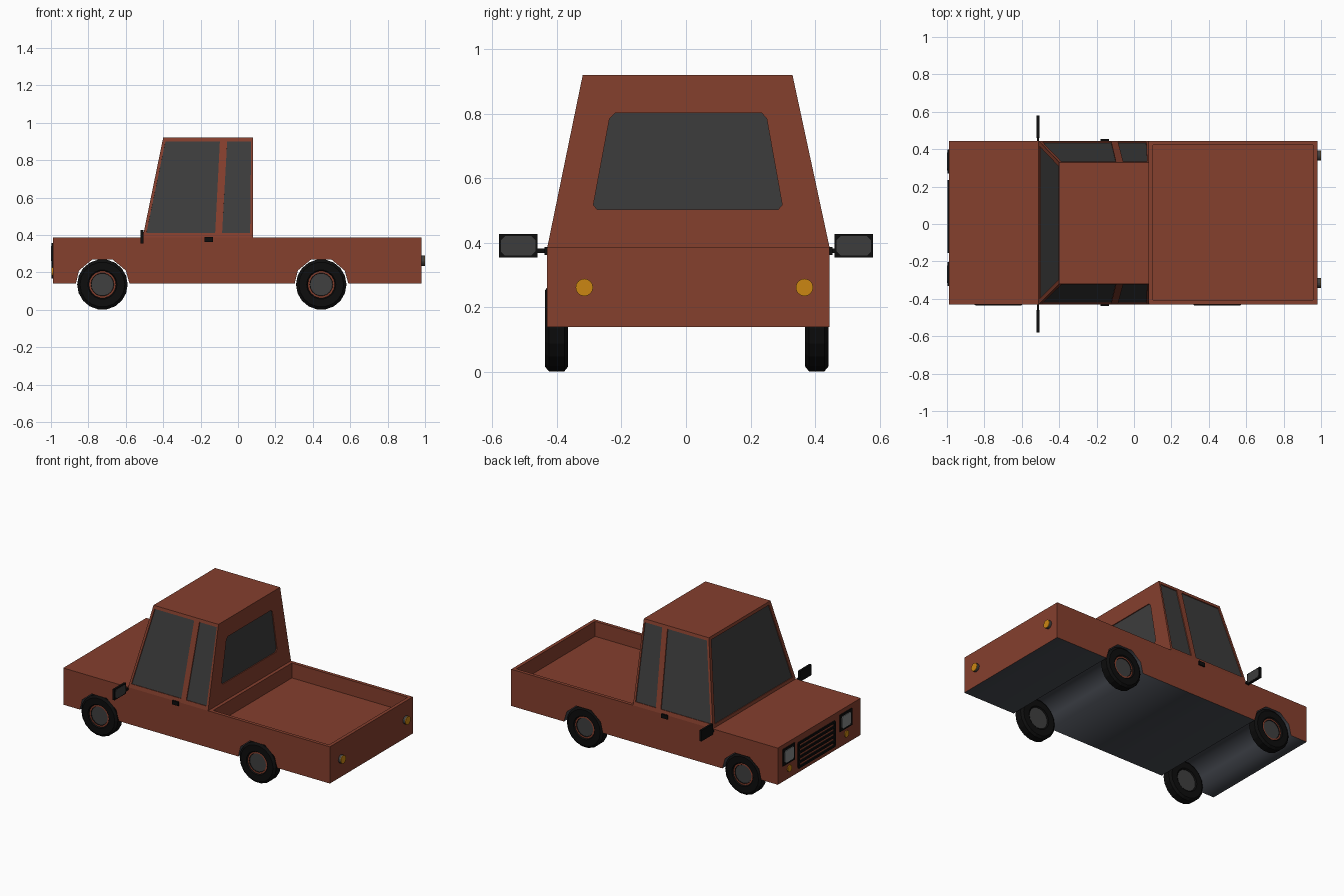
import bpy, bmesh, math
from mathutils import Vector as V

if "Cube" in bpy.data.objects:
    bpy.data.objects.remove(bpy.data.objects["Cube"])


def mat(name, r, g, b):
    m = bpy.data.materials.new(name)
    m.diffuse_color = (r, g, b, 1)
    m.use_nodes = True
    m.node_tree.nodes["Principled BSDF"].inputs["Base Color"].default_value = m.diffuse_color
    return m


RUST = mat("rust paint", 0.235, 0.05, 0.027)
GLASS = mat("dark glass", 0.046, 0.046, 0.046)
BLACK = mat("black rubber", 0.004, 0.004, 0.004)
UNDER = mat("underside grey", 0.06, 0.066, 0.08)
HUB = mat("hub grey", 0.05, 0.05, 0.05)
AMBER = mat("amber lamp", 0.6, 0.24, 0.006)
LAMP = mat("headlamp glass", 0.24, 0.25, 0.25)


def finish(name, bm, *mats):
    me = bpy.data.meshes.new(name)
    bm.to_mesh(me)
    bm.free()
    for m in mats:
        me.materials.append(m)
    ob = bpy.data.objects.new(name, me)
    bpy.context.collection.objects.link(ob)
    return ob


def loft_bm(a, b):
    """Closed solid between two polygons with equal point counts."""
    bm = bmesh.new()
    va = [bm.verts.new(p) for p in a]
    vb = [bm.verts.new(p) for p in b]
    n = len(va)
    bm.faces.new(va)
    bm.faces.new(vb)
    for i in range(n):
        j = (i + 1) % n
        bm.faces.new((va[i], va[j], vb[j], vb[i]))
    bmesh.ops.recalc_face_normals(bm, faces=bm.faces)
    return bm


def loft(name, a, b, m):
    return finish(name, loft_bm(a, b), m)


def plate(name, yz, x0, x1, m):
    return loft(name, [(x0, y, z) for y, z in yz], [(x1, y, z) for y, z in yz], m)


def rect(y0, y1, z0, z1, c=0.0):
    """Rectangle, with cut corners when c > 0."""
    if not c:
        return [(y0, z0), (y1, z0), (y1, z1), (y0, z1)]
    return [(y0 + c, z0), (y1 - c, z0), (y1, z0 + c), (y1, z1 - c),
            (y1 - c, z1), (y0 + c, z1), (y0, z1 - c), (y0, z0 + c)]


def disc(y, z, r, n=16):
    return [(y + r * math.cos(i * math.tau / n), z + r * math.sin(i * math.tau / n))
            for i in range(n)]


YL, YR, ZB, ZT = -0.43, 0.445, 0.385, 0.92
AXLES = (-0.725, 0.445)

# Lower body with wheel arches through its full width
arch = [(-.142, .14), (-.125, .21), (-.055, .268), (.055, .268), (.125, .21), (.145, .14)]
prof = [(-.99, .14)] + [(cx + dx, z) for cx in AXLES for dx, z in arch]
prof += [(.98, .14), (.98, ZB), (.08, ZB), (-.99, ZB)]
bm = loft_bm([(x, YL, z) for x, z in prof], [(x, YR, z) for x, z in prof])
bm.normal_update()
for f in bm.faces:
    c = f.calc_center_median()
    if abs(f.normal.y) < .5 and c.z < .3 and -.98 < c.x < .97:
        f.material_index = 1
        f.smooth = True
for e in bm.edges:
    if len({f.material_index for f in e.link_faces}) > 1:
        e.smooth = False
# Sunken load bed
bed = [f for f in bm.faces if f.normal.z > .9 and f.calc_center_median().x > .3]
bmesh.ops.inset_individual(bm, faces=bed, thickness=.032)
bmesh.ops.inset_individual(bm, faces=bed, thickness=0)
bmesh.ops.translate(bm, verts=bed[0].verts[:], vec=(0, 0, -.1))
finish("lower_body", bm, RUST, UNDER)

# Cabin
cab = loft("cabin",
           [(-.51, YL, ZB), (.08, YL, ZB), (.08, YR, ZB), (-.51, YR, ZB)],
           [(-.40, -.32, ZT), (.08, -.32, ZT), (.08, .33, ZT), (-.40, .33, ZT)], RUST)
cutters = []


def window(name, pts, n):
    """Recess in the cabin with a pane of glass in it."""
    n = V(n).normalized()
    off = lambda d: [V(p) + n * d for p in pts]
    cut = loft("cutter", off(-.008), off(.02), RUST)
    cut.hide_render = True
    cutters.append(cut)
    mod = cab.modifiers.new("cut", 'BOOLEAN')
    mod.operation, mod.solver, mod.object = 'DIFFERENCE', 'EXACT', cut
    loft(name, off(-.012), off(-.006), GLASS)


def up(z):
    return (z - ZB) / (ZT - ZB)


def y_side(s, z):
    return YR - .115 * up(z) if s > 0 else YL + .11 * up(z)


front_win = [(-.49, .41), (-.122, .41), (-.097, .9), (-.388, .9)]
rear_win = [(-.085, .41), (.065, .41), (.07, .9), (-.058, .9)]
for s in (-1, 1):
    for nm, w in (("door_window", front_win), ("quarter_window", rear_win)):
        window(nm, [(x, y_side(s, z), z) for x, z in w], (0, s, .21))
window("windshield", [(-.51 + .11 * up(z), y_side(s, z) - s * .025, z)
                      for s, z in ((-1, .405), (1, .405), (1, .9), (-1, .9))], (-1, 0, .2))
back = [(-.275, .503), (.285, .503), (.298, .518), (.25, .785), (.235, .802),
        (-.22, .802), (-.237, .785), (-.287, .518)]
window("back_window", [(.08, y, z) for y, z in back], (1, 0, 0))

# Apply the window cuts
deps = bpy.context.evaluated_depsgraph_get()
deps.update()
cut_mesh = bpy.data.meshes.new_from_object(cab.evaluated_get(deps))
cab.modifiers.clear()
cab.data = cut_mesh
for c in cutters:
    bpy.data.objects.remove(c)


# Wheels: revolved tyre, rim ring and hub
def wheel(cx, cy, s, n=18):
    ring = [(.07, -.03, 2), (.078, -.036, 0), (.12, -.036, 0), (.135, -.024, 0),
            (.135, .024, 0), (.12, .036, 0), (.078, .036, 0), (.072, .028, 1),
            (.062, .028, 0), (.06, .024, 2)]
    bm = bmesh.new()
    loops = [[bm.verts.new((cx + r * math.cos(i * math.tau / n), cy + s * y,
                            .135 + r * math.sin(i * math.tau / n))) for i in range(n)]
             for r, y, _ in ring]
    for k in range(len(ring) - 1):
        for i in range(n):
            j = (i + 1) % n
            f = bm.faces.new((loops[k][i], loops[k][j], loops[k + 1][j], loops[k + 1][i]))
            f.material_index = 1 if ring[k][2] == 1 else 0
    for lp in (loops[0], loops[-1]):
        bm.faces.new(lp).material_index = 2
    bmesh.ops.recalc_face_normals(bm, faces=bm.faces)
    finish("wheel", bm, BLACK, RUST, HUB)


for cx in AXLES:
    wheel(cx, -.401, -1)
    wheel(cx, .405, 1)

# Mirrors and door handles
for s in (-1, 1):
    yb = YR if s > 0 else YL
    ym = s * .52
    plate("mirror_housing", rect(ym - .06, ym + .06, .355, .427), -.52, -.506, BLACK)
    plate("mirror_glass", rect(ym - .053, ym + .053, .361, .421, .012), -.507, -.504, GLASS)
    plate("mirror_arm", rect(*sorted((yb - s * .01, s * .465)), .368, .382), -.519, -.507, BLACK)
    plate("door_handle", rect(*sorted((yb - s * .01, yb + s * .009)), .362, .388),
          -.18, -.135, BLACK)

# Headlamps, indicators and tail lamps
for y in (-.268, .334):
    plate("headlamp_frame", rect(y - .064, y + .064, .245, .357), -.996, -.985, BLACK)
    plate("headlamp", rect(y - .047, y + .047, .26, .342, .01), -1.0, -.99, LAMP)
    plate("indicator", disc(y - .01, .205, .022), -.996, -.985, AMBER)
for y in (-.315, .367):
    plate("tail_lamp_base", disc(y, .262, .027), .97, .996, HUB)
    plate("tail_lamp", disc(y, .262, .027), .996, 1.0, AMBER)

# Grille: black frame with slats
g0, g1, b, t = -.15, .23, .175, .335
for y in (g0, g1):
    plate("grille_post", rect(y - .006, y + .006, b, t), -.998, -.985, BLACK)
for i in range(6):
    z = b + (t - b) * i / 5
    plate("grille_slat", rect(g0, g1, z - .007, z + .007), -.998, -.985, BLACK)
